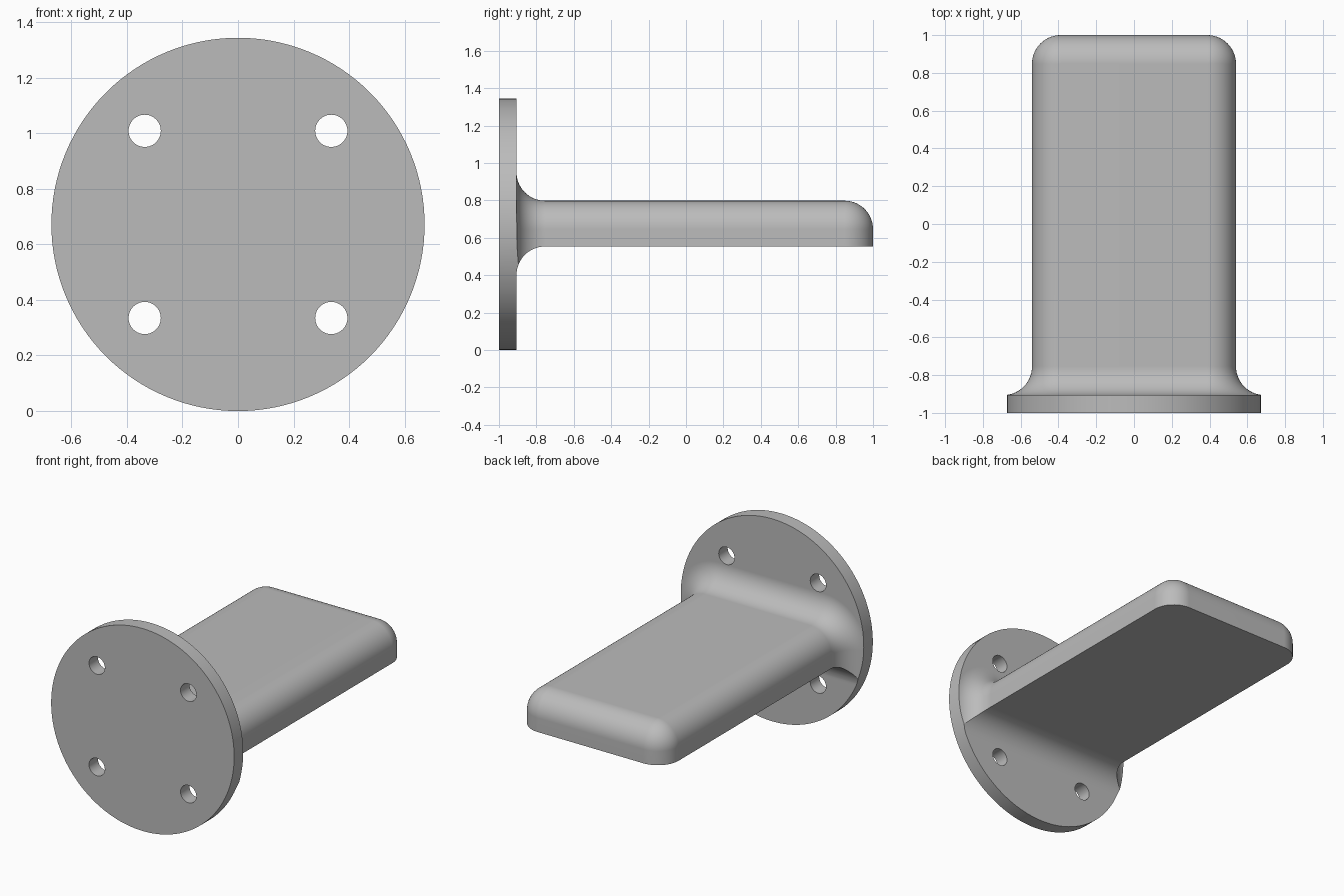
import bpy, bmesh, math

cube = bpy.data.objects.get("Cube")
if cube:
    bpy.data.objects.remove(cube)

RADIUS = 0.672              # flange radius and height of its axis
FRONT, FACE, BACK = -1.0, -0.906, 1.0
HALF, LOW, HIGH = 0.54, 0.553, 0.798   # arm section
R = 0.152                   # edge rounding and root fillet
STEPS = 14
ANGLES = [math.pi / 2 * i / STEPS for i in range(STEPS + 1)]

grey = bpy.data.materials.new("light grey")
grey.use_nodes = True
grey.diffuse_color = (0.5, 0.5, 0.5, 1)
grey.node_tree.nodes["Principled BSDF"].inputs["Base Color"].default_value = grey.diffuse_color


def make_object(name, bm):
    bmesh.ops.remove_doubles(bm, verts=bm.verts, dist=1e-5)
    bmesh.ops.recalc_face_normals(bm, faces=bm.faces)
    mesh = bpy.data.meshes.new(name)
    bm.to_mesh(mesh)
    bm.free()
    mesh.materials.append(grey)
    obj = bpy.data.objects.new(name, mesh)
    bpy.context.collection.objects.link(obj)
    return obj


def disc(name, radius, y0, y1, x=0, z=RADIUS, sides=128):
    bm = bmesh.new()
    rings = [[bm.verts.new((x + radius * math.cos(2 * math.pi * i / sides), y,
                            z + radius * math.sin(2 * math.pi * i / sides)))
              for i in range(sides)] for y in (y0, y1)]
    bridge(bm, rings, True)
    for ring in rings:
        bm.faces.new(ring)
    return make_object(name, bm)


def bridge(bm, rows, closed):
    for a, b in zip(rows, rows[1:]):
        n = len(a)
        for i in range(n if closed else n - 1):
            j = (i + 1) % n
            bm.faces.new((a[i], a[j], b[j], b[i]))


def mirrored(half):
    return half + [(-u, v) for u, v in reversed(half)]


def arm_layer(bm, z, inset):
    # Plan outline, open at the root, with rounded far corners
    r = R - inset
    half = [(HALF - inset, FACE + R)]
    half += [(HALF - R + r * math.cos(a), BACK - R + r * math.sin(a)) for a in ANGLES]
    return [bm.verts.new((x, y, z)) for x, y in mirrored(half)]


def root_section(bm, y, d):
    # Arm section grown by d: round upper corners, sharp lower corners
    half = [(HALF + d, LOW - d)]
    half += [(HALF - R + (R + d) * math.cos(a), HIGH - R + (R + d) * math.sin(a))
             for a in ANGLES]
    return [bm.verts.new((x, y, z)) for x, z in mirrored(half)]


# Arm with rounded top edges and a flared root
bm = bmesh.new()
layers = [arm_layer(bm, LOW, 0)]
layers += [arm_layer(bm, HIGH - R + R * math.sin(a), R * (1 - math.cos(a))) for a in ANGLES]
bridge(bm, layers, False)
bm.faces.new(layers[0])
top = layers[-1]
bm.faces.new((top[0], top[1], top[-2], top[-1]))
sections = [root_section(bm, FACE + R * (1 - math.sin(a)), R * (1 - math.cos(a)))
            for a in ANGLES]
sections.append(root_section(bm, FACE - 0.05, R))
bridge(bm, sections, True)
bm.faces.new(sections[-1])
arm = make_object("arm", bm)

# Oversized flange joined to the arm, trimmed round, then drilled
bracket = disc("flanged_bracket", RADIUS * 1.4, FRONT, FACE)
steps = [("UNION", arm), ("INTERSECT", disc("trim", RADIUS, FRONT - 0.1, BACK + 0.1))]
for sx in (-1, 1):
    for sz in (-1, 1):
        hole = disc("hole_cutter", 0.058, FRONT - 0.2, FACE + 0.2,
                    0.336 * sx, RADIUS + 0.337 * sz, 48)
        steps.append(("DIFFERENCE", hole))

bpy.ops.object.select_all(action="DESELECT")
bpy.context.view_layer.objects.active = bracket
bracket.select_set(True)
for operation, other in steps:
    mod = bracket.modifiers.new("cut", "BOOLEAN")
    mod.operation, mod.object, mod.solver = operation, other, "EXACT"
    bpy.ops.object.modifier_apply(modifier=mod.name)
    bpy.data.objects.remove(other)

# Smooth rounds with crisp edges
bpy.ops.object.shade_smooth_by_angle(angle=math.radians(25))
bracket.modifiers.new("flat_faces", "WEIGHTED_NORMAL").keep_sharp = True
